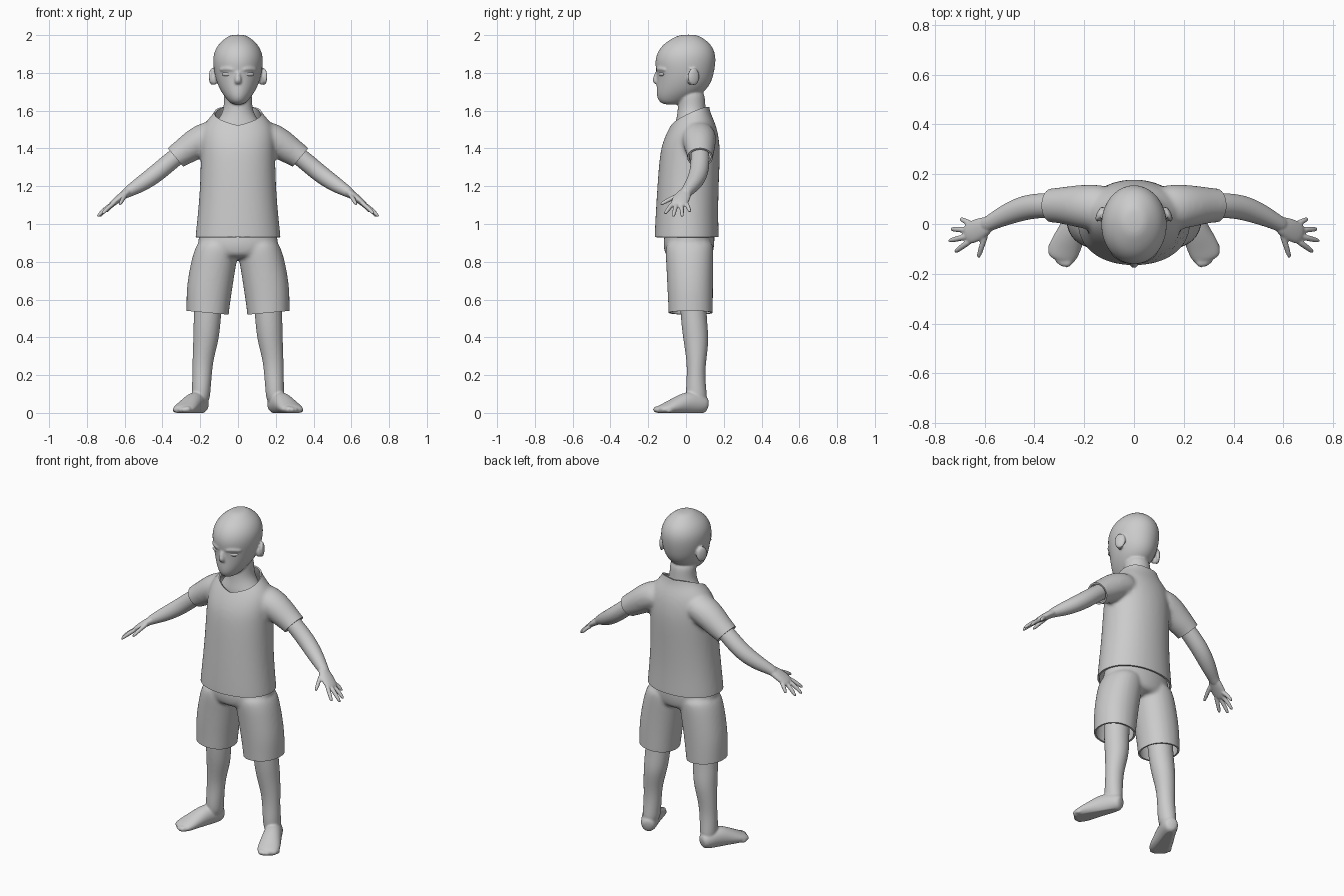
import bpy, bmesh, math
from mathutils import Vector, Matrix

if "Cube" in bpy.data.objects:
    bpy.data.objects.remove(bpy.data.objects["Cube"])

X, Y, Z = Vector((1, 0, 0)), Vector((0, 1, 0)), Vector((0, 0, 1))

grey = bpy.data.materials.new("plain_grey")
grey.use_nodes = True
grey.diffuse_color = (0.6, 0.6, 0.6, 1)
grey.node_tree.nodes["Principled BSDF"].inputs["Base Color"].default_value = (0.6, 0.6, 0.6, 1)


def tube(bm, rings, across, axis=None, n=16, power=1.0):
    """Closed loft through rings of (x, y, z, half width, half depth)."""
    pts = [Vector(r[:3]) for r in rings]
    loops = []
    for i, r in enumerate(rings):
        t = axis or (pts[min(i + 1, len(pts) - 1)] - pts[max(i - 1, 0)]).normalized()
        v = t.cross(across).normalized()
        u = v.cross(t)
        loop = []
        for k in range(n):
            c, s = math.cos(math.tau * k / n), math.sin(math.tau * k / n)
            c, s = (math.copysign(abs(q) ** power, q) for q in (c, s))
            loop.append(bm.verts.new(pts[i] + u * c * r[3] * 1.02 + v * s * r[4] * 1.02))
        loops.append(loop)
    for a, b in zip(loops, loops[1:]):
        for k in range(n):
            bm.faces.new((a[k], a[(k + 1) % n], b[(k + 1) % n], b[k]))
    bm.faces.new(loops[0][::-1])
    bm.faces.new(loops[-1])


def blob(bm, at, size, turn=0):
    """Stretched ball, turned about z."""
    m = Matrix.Translation(at) @ Matrix.Rotation(turn, 4, 'Z') @ Matrix.Diagonal((*size, 1))
    bmesh.ops.create_icosphere(bm, subdivisions=3, radius=1, matrix=m)


def bake(obj):
    """Replace the mesh by its result with modifiers."""
    dg = bpy.context.evaluated_depsgraph_get()
    dg.update()
    mesh = bpy.data.meshes.new_from_object(obj.evaluated_get(dg))
    obj.modifiers.clear()
    obj.data = mesh


def sculpt(name, bm, voxel, smooth):
    """Fuse overlapping volumes into one smooth skin."""
    bmesh.ops.recalc_face_normals(bm, faces=bm.faces)
    mesh = bpy.data.meshes.new(name)
    bm.to_mesh(mesh)
    bm.free()
    obj = bpy.data.objects.new(name, mesh)
    bpy.context.collection.objects.link(obj)
    obj.modifiers.new("round", 'SUBSURF').levels = 2
    m = obj.modifiers.new("fuse", 'REMESH')
    m.mode, m.voxel_size = 'VOXEL', voxel
    m = obj.modifiers.new("relax", 'SMOOTH')
    m.factor, m.iterations = 0.5, smooth
    bake(obj)
    return obj


def cut(bm, co, no, rule):
    """Slice the faces chosen by a rule and drop those beyond the plane."""
    co, no = Vector(co), Vector(no).normalized()
    faces = [f for f in bm.faces if rule(f.calc_center_median())]
    geom = set(faces)
    for f in faces:
        geom.update(f.edges)
        geom.update(f.verts)
    bmesh.ops.bisect_plane(bm, geom=list(geom), plane_co=co, plane_no=no, dist=1e-5)
    drop = [f for f in bm.faces if rule(f.calc_center_median())
            and (f.calc_center_median() - co).dot(no) > 0]
    bmesh.ops.delete(bm, geom=drop, context='FACES')


def finish(obj, thickness=0, mirror=False):
    if thickness:
        m = obj.modifiers.new("cloth", 'SOLIDIFY')
        m.thickness, m.offset = thickness, -1
    if mirror:
        obj.modifiers.new("mirror", 'MIRROR').use_mirror_merge = False
    bake(obj)
    obj.data.materials.clear()
    obj.data.materials.append(grey)
    bpy.ops.object.select_all(action='DESELECT')
    obj.select_set(True)
    bpy.context.view_layer.objects.active = obj
    bpy.ops.object.shade_smooth_by_angle(angle=math.radians(50))


# Head with neck, nose, brows and ears
bm = bmesh.new()
skull = [(1.63, -.125, -.03, .03), (1.66, -.152, .03, .06), (1.70, -.157, .10, .09),
         (1.75, -.155, .135, .113), (1.80, -.156, .148, .126), (1.85, -.165, .157, .133),
         (1.90, -.157, .157, .131), (1.95, -.125, .135, .107), (1.985, -.07, .09, .066),
         (2.003, -.03, .055, .035)]
tube(bm, [(0, (f + b) / 2, z, a, (b - f) / 2) for z, f, b, a in skull], X, Z)
tube(bm, [(0, .03, 1.47, .14, .09), (0, .03, 1.52, .13, .09), (0, .032, 1.56, .1, .082),
          (0, .03, 1.60, .078, .074), (0, .03, 1.65, .074, .072), (0, .02, 1.72, .075, .075)], X, Z)
tube(bm, [(0, -.148, 1.815, .012, .012), (0, -.158, 1.78, .013, .015), (0, -.163, 1.757, .02, .017),
          (0, -.152, 1.738, .014, .01)], X, Z)
for s in (1, -1):
    tube(bm, [(s * .015, -.153, 1.815, .012, .012), (s * .055, -.143, 1.825, .013, .013),
              (s * .1, -.105, 1.815, .01, .01)], Z, n=8)
    blob(bm, (s * .136, .04, 1.78), (.014, .034, .047), s * .45)
    blob(bm, (s * .125, .025, 1.765), (.015, .018, .03))
head = sculpt("head", bm, .006, 4)
finish(head)

# Almond eyes
bm = bmesh.new()
blob(bm, (.06, -.131, 1.793), (.028, .011, .011), .38)
mesh = bpy.data.meshes.new("eyes")
bm.to_mesh(mesh)
bm.free()
eyes = bpy.data.objects.new("eyes", mesh)
bpy.context.collection.objects.link(eyes)
finish(eyes, mirror=True)

# Shirt: torso and sleeves fused, then trimmed at hem, cuffs and neckline
bm = bmesh.new()
torso = [(.84, -.168, .175, .232), (.93, -.167, .174, .227), (1.05, -.161, .17, .213),
         (1.2, -.152, .173, .201), (1.35, -.141, .18, .197), (1.43, -.126, .178, .198),
         (1.5, -.094, .166, .192), (1.55, -.064, .148, .165), (1.59, -.04, .128, .125),
         (1.64, -.025, .12, .105), (1.7, -.02, .12, .1)]
tube(bm, [(0, (f + b) / 2, z, a, (b - f) / 2) for z, f, b, a in torso], X, Z, power=.93)
for s in (1, -1):
    tube(bm, [(s * .08, .06, 1.48, .095, .08), (s * .19, .07, 1.453, .092, .086),
              (s * .28, .075, 1.385, .075, .074), (s * .335, .075, 1.353, .067, .062),
              (s * .42, .07, 1.28, .066, .06)], Y)
shirt = sculpt("shirt", bm, .011, 7)
bm = bmesh.new()
bm.from_mesh(shirt.data)
cut(bm, (0, 0, .93), (0, 0, -1), lambda c: c.z < 1.1)
bmesh.ops.bisect_plane(bm, geom=bm.verts[:] + bm.edges[:] + bm.faces[:], plane_co=(0, 0, 0), plane_no=X)
vee, nape = Vector((0, -.085, 1.52)), Vector((0, .11, 1.61))
for s in (1, -1):
    cut(bm, (s * .333, .075, 1.355), (s * .77, 0, -.64), lambda c: c.x * s > .24 and c.z > 1.15)
    side = Vector((s * .115, .04, 1.595))
    no = (side - vee).cross(nape - vee) * s
    cut(bm, vee, no, lambda c: c.x * s > 0 and c.z > 1.45)
bm.to_mesh(shirt.data)
bm.free()
finish(shirt, thickness=.01)

# Shorts: hips and legs fused, then trimmed at the hems
bm = bmesh.new()
tube(bm, [(0, .02, 1.0, .18, .125), (0, .02, .96, .205, .13), (0, .015, .9, .215, .137),
          (0, .015, .85, .2, .13), (0, .015, .815, .17, .11)], X, Z)
for s in (1, -1):
    tube(bm, [(s * .1, .02, .93, .1, .12), (s * .115, .018, .86, .118, .128),
              (s * .132, .02, .78, .121, .124), (s * .152, .022, .66, .122, .121),
              (s * .16, .025, .54, .112, .117), (s * .165, .025, .44, .11, .117)], X, Z, power=.93)
shorts = sculpt("shorts", bm, .01, 6)
bm = bmesh.new()
bm.from_mesh(shorts.data)
for s in (1, -1):
    cut(bm, (s * .16, 0, .53), (s * .09, 0, -1), lambda c: c.x * s > 0 and c.z < .65)
bm.to_mesh(shorts.data)
bm.free()
finish(shorts, thickness=.01)

# Arms with hands
bm = bmesh.new()
tube(bm, [(.23, .075, 1.43, .045, .045), (.33, .075, 1.355, .05, .048), (.40, .073, 1.295, .05, .048),
          (.46, .06, 1.247, .049, .047), (.53, .03, 1.2, .04, .04), (.58, .003, 1.172, .031, .029),
          (.61, -.01, 1.15, .03, .024)], Y)
tube(bm, [(.57, .005, 1.178, .028, .024), (.61, -.015, 1.15, .043, .022), (.65, -.033, 1.12, .047, .018),
          (.68, -.045, 1.095, .038, .013)], Y)
fingers = [((.59, -.025, 1.16), (.612, -.09, 1.13), (.627, -.14, 1.1)),
           ((.645, -.06, 1.12), (.69, -.09, 1.085), (.722, -.115, 1.05)),
           ((.655, -.045, 1.115), (.71, -.06, 1.075), (.748, -.068, 1.035)),
           ((.655, -.025, 1.11), (.705, -.022, 1.075), (.738, -.02, 1.035)),
           ((.64, -.008, 1.12), (.675, .01, 1.095), (.7, .022, 1.06))]
for base, knuckle, tip in fingers:
    tube(bm, [(*base, .014, .014), (*knuckle, .0125, .0125), (*tip, .010, .010)], Y, n=8)
finish(sculpt("arms", bm, .005, 3), mirror=True)

# Legs with feet and toes
bm = bmesh.new()
tube(bm, [(.155, .035, .72, .08, .075), (.158, .038, .56, .073, .069), (.165, .045, .46, .071, .069),
          (.17, .054, .38, .067, .067), (.186, .055, .28, .055, .052), (.19, .053, .2, .051, .048),
          (.195, .053, .12, .05, .055), (.198, .06, .04, .046, .055)], X, Z)
tube(bm, [(.183, .115, .04, .03, .035), (.193, .09, .045, .046, .05), (.225, .02, .055, .051, .065),
          (.253, -.04, .04, .058, .05), (.278, -.095, .025, .065, .034), (.292, -.13, .018, .06, .025),
          (.298, -.15, .015, .045, .016)], Vector((.916, .4, 0)))
for i in range(5):
    f = i / 4
    blob(bm, (.265 + .066 * f, -.15 + .065 * f - .022 * math.sin(f * 3), .018 - .005 * f),
         (.019 - .006 * f, .026 - .006 * f, .018 - .005 * f), .41)
legs = sculpt("legs", bm, .006, 4)
for v in legs.data.vertices:
    v.co.z = max(v.co.z, 0)
finish(legs, mirror=True)
